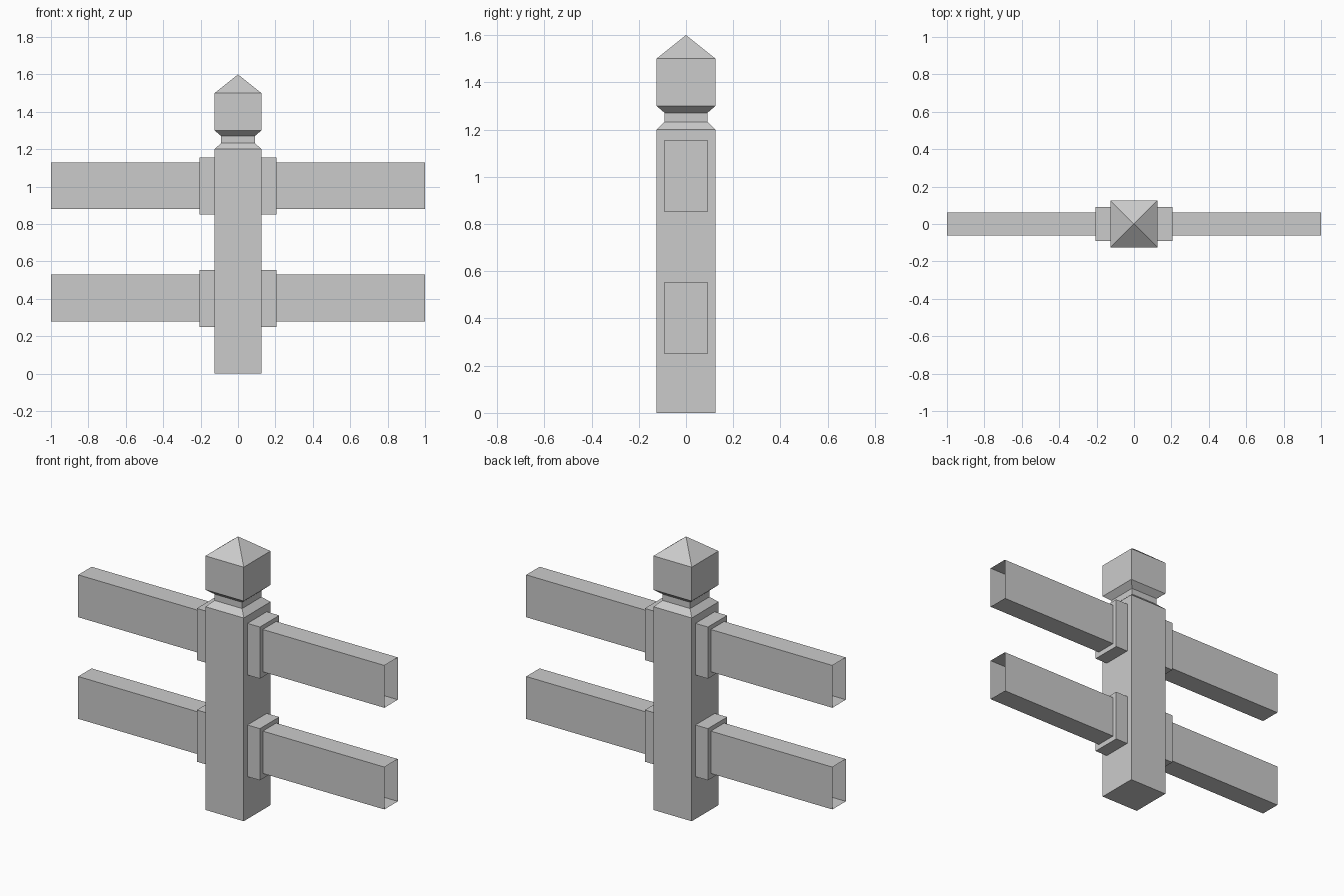
import bpy, bmesh

if "Cube" in bpy.data.objects:
    bpy.data.objects.remove(bpy.data.objects["Cube"])


def finish(name, bm):
    bmesh.ops.recalc_face_normals(bm, faces=bm.faces)
    mesh = bpy.data.meshes.new(name)
    bm.to_mesh(mesh)
    bm.free()
    obj = bpy.data.objects.new(name, mesh)
    bpy.context.collection.objects.link(obj)
    return obj


def square_post(name, profile, apex):
    """Stack square rings of (half width, z), closed below and pointed on top."""
    bm = bmesh.new()
    rings = [[bm.verts.new((sx * h, sy * h, z))
              for sx, sy in ((-1, -1), (1, -1), (1, 1), (-1, 1))]
             for h, z in profile]
    bm.faces.new(rings[0][::-1])
    for a, b in zip(rings, rings[1:]):
        for i in range(4):
            j = (i + 1) % 4
            bm.faces.new((a[i], a[j], b[j], b[i]))
    tip = bm.verts.new((0, 0, apex))
    for i in range(4):
        bm.faces.new((rings[-1][i], rings[-1][(i + 1) % 4], tip))
    return finish(name, bm)


def mirrored_box(name, x0, x1, half_y, z0, z1, open_ends=()):
    """Box on the +x side, mirrored to -x; open_ends lists x signs to leave open."""
    bm = bmesh.new()
    bmesh.ops.create_cube(bm, size=1)
    bm.normal_update()
    bmesh.ops.recalc_face_normals(bm, faces=bm.faces)
    ends = [f for f in bm.faces if round(f.normal.x) in open_ends]
    for v in bm.verts:
        v.co = ((x0 + x1) / 2 + v.co.x * (x1 - x0),
                v.co.y * 2 * half_y,
                (z0 + z1) / 2 + v.co.z * (z1 - z0))
    # normals are already outward, so only the open ends are removed
    bmesh.ops.delete(bm, geom=ends, context='FACES_ONLY')
    mesh = bpy.data.meshes.new(name)
    bm.to_mesh(mesh)
    bm.free()
    obj = bpy.data.objects.new(name, mesh)
    bpy.context.collection.objects.link(obj)
    mirror = obj.modifiers.new("mirror", 'MIRROR')
    mirror.use_mirror_merge = False
    return obj


# Post with a narrow neck and pyramid cap
square_post("post", [(0.125, 0), (0.125, 1.2), (0.09, 1.233), (0.09, 1.27),
                     (0.125, 1.3), (0.125, 1.5)], 1.6)

# Collars and hollow, open-ended rails at two heights
for label, z in (("lower", 0.25), ("upper", 0.85)):
    mirrored_box(label + "_collars", 0.125, 0.206, 0.09, z, z + 0.305, (-1,))
    mirrored_box(label + "_rails", 0.206, 1.0, 0.0625, z + 0.03, z + 0.28, (-1, 1))
